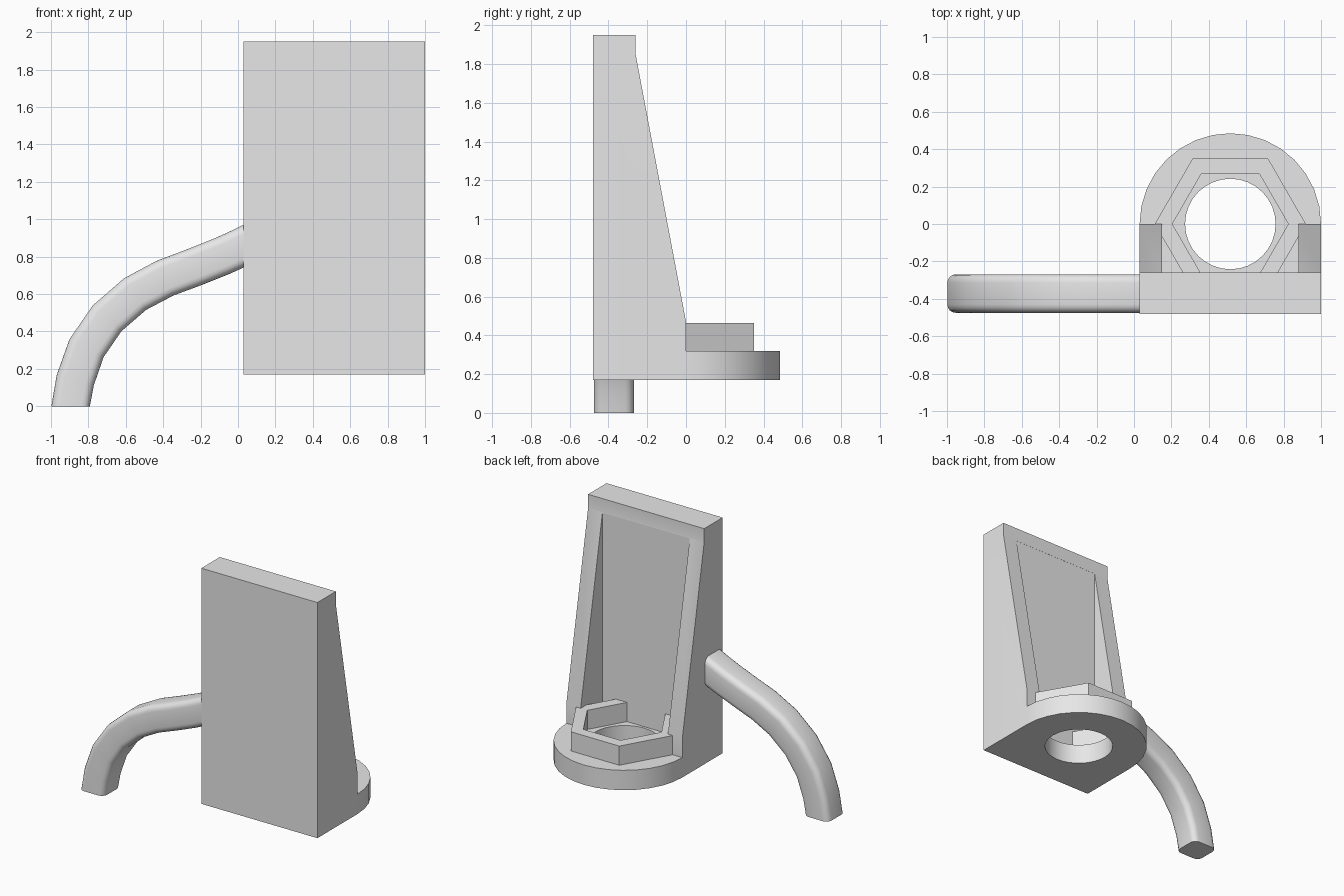
import bpy, bmesh, math
from mathutils import Vector

cube = bpy.data.objects.get("Cube")
if cube:
    bpy.data.objects.remove(cube, do_unlink=True)

GREY = bpy.data.materials.new("plain_grey")
GREY.use_nodes = True
COLOUR = (0.8, 0.8, 0.8, 1)
GREY.diffuse_color = COLOUR
GREY.node_tree.nodes["Principled BSDF"].inputs["Base Color"].default_value = COLOUR

LEFT, RIGHT, FRONT = 1.0, 0.03, -0.48
CX, RADIUS = (LEFT + RIGHT) / 2, (LEFT - RIGHT) / 2
WALL, BOTTOM, FLOOR, TOP = -0.26, 0.17, 0.32, 1.95
RIB = 0.12


def finish(name, bm):
    bmesh.ops.recalc_face_normals(bm, faces=bm.faces)
    mesh = bpy.data.meshes.new(name)
    bm.to_mesh(mesh)
    bm.free()
    mesh.materials.append(GREY)
    obj = bpy.data.objects.new(name, mesh)
    bpy.context.scene.collection.objects.link(obj)
    return obj


def loft(name, rings, closed=False):
    """Skin a list of equal rings; cap the ends unless the rings close up."""
    bm = bmesh.new()
    loops = [[bm.verts.new(p) for p in ring] for ring in rings]
    pairs = list(zip(loops, loops[1:]))
    if closed:
        pairs.append((loops[-1], loops[0]))
    else:
        bm.faces.new(loops[0])
        bm.faces.new(loops[-1])
    count = len(loops[0])
    for a, b in pairs:
        for i in range(count):
            j = (i + 1) % count
            bm.faces.new((a[i], a[j], b[j], b[i]))
    return finish(name, bm)


def prism(name, outline, axis, lo, hi):
    """Extrude an outline along x (outline in y, z) or z (outline in x, y)."""
    def place(a, b, h):
        return (h, a, b) if axis == "x" else (a, b, h)
    return loft(name, [[place(a, b, h) for a, b in outline] for h in (lo, hi)])


def arc(radius, count, start=0, sweep=math.tau, cx=CX, cy=0):
    return [(cx + radius * math.cos(start + sweep * i / count),
             cy + radius * math.sin(start + sweep * i / count)) for i in range(count)]


def cut(obj, cutter):
    cutter.hide_render = True
    mod = obj.modifiers.new("cut", "BOOLEAN")
    mod.operation, mod.solver, mod.object = "DIFFERENCE", "EXACT", cutter
    bpy.context.view_layer.update()
    graph = bpy.context.evaluated_depsgraph_get()
    result = bpy.data.meshes.new_from_object(obj.evaluated_get(graph))
    obj.modifiers.clear()
    obj.data = result
    bpy.data.objects.remove(cutter, do_unlink=True)


def smooth(obj):
    bpy.ops.object.select_all(action="DESELECT")
    obj.select_set(True)
    bpy.context.view_layer.objects.active = obj
    bpy.ops.object.shade_smooth_by_angle(angle=math.radians(30))


# Bracket: a D-shaped block cut down to the wall, ribs and base
d_shape = arc(RADIUS, 16, 0, math.pi) + [(RIGHT, 0), (RIGHT, FRONT), (LEFT, FRONT)]
bracket = prism("bracket", d_shape, "z", BOTTOM, TOP)

slope = [(0.7, FLOOR), (0, FLOOR), (0, 0.47), (WALL, 1.85), (WALL, 2.2), (0.7, 2.2)]
cut(bracket, prism("slope_cutter", slope, "x", RIGHT - 0.2, LEFT + 0.2))

# Pocket between the two ribs
pocket = [(WALL, FLOOR), (0.2, FLOOR), (0.2, 1.845), (WALL, 1.845)]
cut(bracket, prism("pocket_cutter", pocket, "x", RIGHT + RIB, LEFT - RIB))

# Round hole through the base
cut(bracket, prism("hole_cutter", arc(0.242, 32), "z", BOTTOM - 0.1, FLOOR + 0.1))
smooth(bracket)

# Hexagonal collar, its front side buried in the wall
collar_rings = [[(x, y, z) for x, y in arc(r, 6)]
                for r, z in ((0.404, 0.31), (0.404, 0.465), (0.31, 0.465), (0.31, 0.31))]
loft("hex_collar", collar_rings, closed=True)

# Curved arm with a rounded square section
HALF, CORNER, ARM_Y = 0.103, 0.045, -0.372
section = []
for k in range(4):
    mid = math.radians(45 + 90 * k)
    reach = (HALF - CORNER) * math.sqrt(2)
    steps = 5
    section += arc(CORNER, steps, mid - math.pi / 4, math.pi / 2 * steps / (steps - 1),
                   reach * math.cos(mid), reach * math.sin(mid))

path = [Vector(p) for p in ((-0.895, 0), (-0.87, 0.14), (-0.81, 0.31), (-0.7, 0.47),
                            (-0.55, 0.6), (-0.39, 0.685), (-0.23, 0.745),
                            (-0.08, 0.805), (0.03, 0.855), (0.08, 0.88))]
arm_rings = []
for i, p in enumerate(path):
    tangent = (path[min(i + 1, len(path) - 1)] - path[max(i - 1, 0)]).normalized()
    if i == 0:
        tangent = Vector((0, 1))  # flat foot on the ground
    normal = Vector((-tangent.y, tangent.x))
    arm_rings.append([(p.x + normal.x * a, ARM_Y + b, p.y + normal.y * a) for a, b in section])
smooth(loft("curved_arm", arm_rings))
